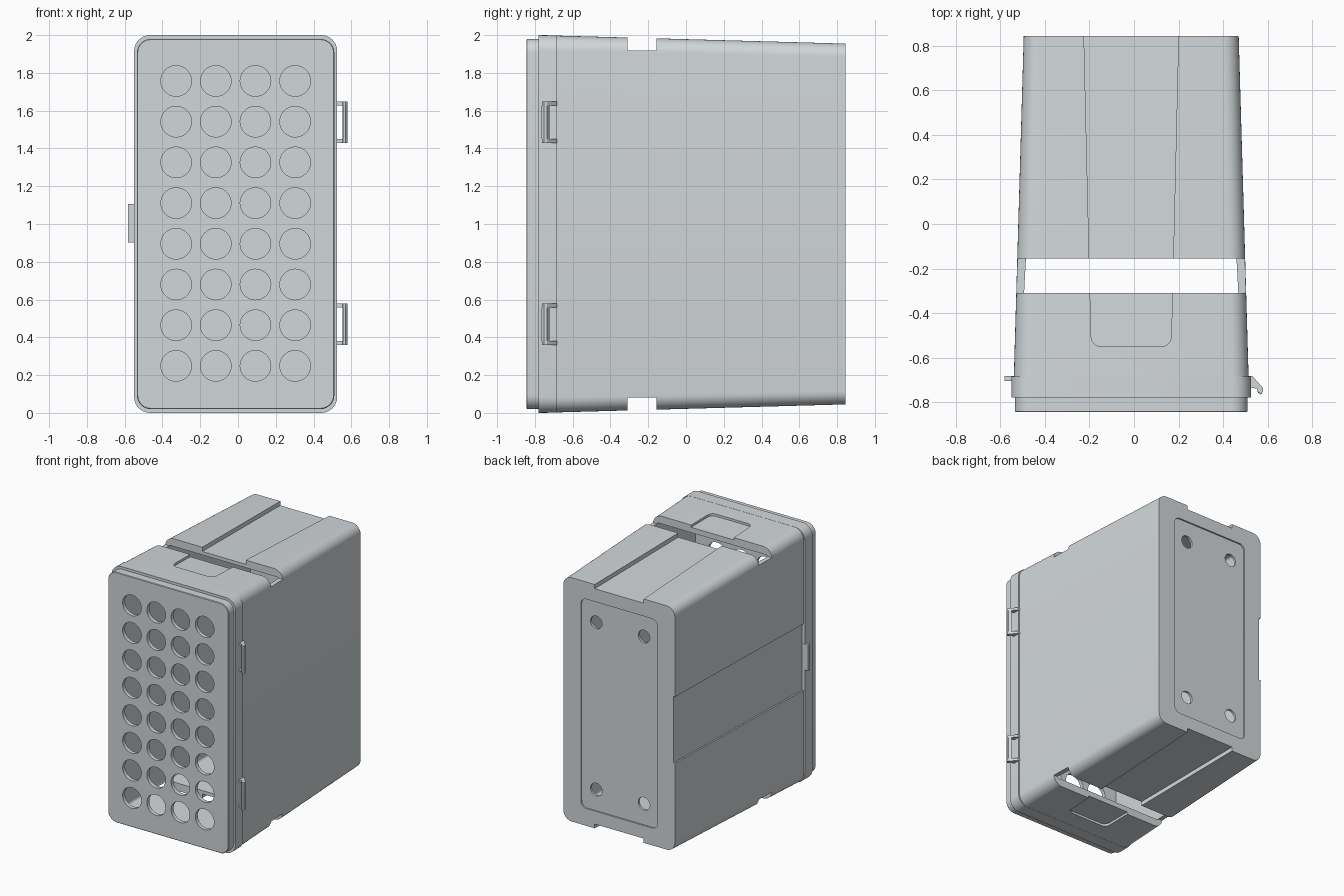
import bpy, bmesh, math
from mathutils import Matrix

if "Cube" in bpy.data.objects:
    bpy.data.objects.remove(bpy.data.objects["Cube"])

CX = -0.0125          # middle of the case in x
CZ = 1.0              # middle of the case in z

grey = bpy.data.materials.new("cool grey plastic")
grey.diffuse_color = (0.64, 0.68, 0.70, 1)
grey.use_nodes = True
grey.node_tree.nodes["Principled BSDF"].inputs["Base Color"].default_value = grey.diffuse_color


def finish(name, bm):
    bmesh.ops.recalc_face_normals(bm, faces=bm.faces)
    mesh = bpy.data.meshes.new(name)
    bm.to_mesh(mesh)
    bm.free()
    mesh.materials.append(grey)
    obj = bpy.data.objects.new(name, mesh)
    bpy.context.collection.objects.link(obj)
    return obj


def loft(name, rings):
    """Closed solid through rings that have equal point counts."""
    bm = bmesh.new()
    loops = [[bm.verts.new(p) for p in ring] for ring in rings]
    n = len(loops[0])
    for a, b in zip(loops, loops[1:]):
        for i in range(n):
            bm.faces.new((a[i], a[(i + 1) % n], b[(i + 1) % n], b[i]))
    bm.faces.new(loops[0])
    bm.faces.new(loops[-1])
    return finish(name, bm)


def rounded(hw, hh, r, steps=8):
    """Rounded rectangle outline around the origin."""
    pts = []
    for k, (sx, sy) in enumerate([(1, 1), (-1, 1), (-1, -1), (1, -1)]):
        for i in range(steps + 1):
            a = math.pi / 2 * (k + i / steps)
            pts.append((sx * (hw - r) + r * math.cos(a), sy * (hh - r) + r * math.sin(a)))
    return pts


def section(y, hw, hh, r):
    return [(CX + u, y, CZ + v) for u, v in rounded(hw, hh, r)]


def box(name, x0, x1, y0, y1, z0, z1):
    ring = [(x0, y0), (x1, y0), (x1, y1), (x0, y1)]
    return loft(name, [[(x, y, z) for x, y in ring] for z in (z0, z1)])


def pegs(name, xs, zs, r, y0, y1):
    """Grid of cylinders running along y, used to drill holes."""
    bm = bmesh.new()
    for x in xs:
        for z in zs:
            m = Matrix.Translation((x, (y0 + y1) / 2, z)) @ Matrix.Rotation(math.pi / 2, 4, 'X')
            bmesh.ops.create_cone(bm, cap_ends=True, segments=40, radius1=r, radius2=r,
                                  depth=y1 - y0, matrix=m)
    return finish(name, bm)


def cut(obj, cutters):
    for c in cutters:
        mod = obj.modifiers.new("cut", 'BOOLEAN')
        mod.operation, mod.solver, mod.object = 'DIFFERENCE', 'EXACT', c
        deps = bpy.context.evaluated_depsgraph_get()
        mesh = bpy.data.meshes.new_from_object(obj.evaluated_get(deps))
        obj.modifiers.clear()
        obj.data = mesh


def taper(y, front, back):
    return front + (back - front) * (y + 0.685) / 1.53


def half_w(y):
    return taper(y, 0.527, 0.4825)


def half_h(y):
    return taper(y, 0.9975, 0.955)


# Main case: front rim and tapering body; front lid plate
case = loft("case", [section(-0.78, 0.5375, 1.0, 0.085), section(-0.685, 0.5375, 0.9985, 0.085),
                     section(-0.685, half_w(-0.685), half_h(-0.685), 0.08),
                     section(0.845, half_w(0.845), half_h(0.845), 0.07)])
lid = loft("lid", [section(-0.845, 0.5185, 0.976, 0.07), section(-0.841, 0.5225, 0.98, 0.074),
                   section(-0.78, 0.5225, 0.98, 0.074)])

# Hollow inside
cavity = loft("cavity", [section(y, half_w(y) - 0.032, half_h(y) - 0.06, 0.02)
                         for y in (-0.815, 0.815)])
cutters = [cavity]

# Slots across the top and bottom, channels behind and finger recesses in front
for s in (1, -1):
    z0, z1 = sorted((CZ + s * 0.918, CZ + s * 1.1))
    cutters.append(box("slot", -0.7, 0.7, -0.31, -0.155, z0, z1))
    channel = [(-0.1875, -0.2), (0.1875, -0.2), (0.2135, 0.9), (-0.2135, 0.9)]
    r, h = 0.045, 0.18
    pocket = [(0.186, -0.25), (-0.186, -0.25)]
    for sx, a0 in ((-1, math.pi), (1, 1.5 * math.pi)):
        for i in range(7):
            a = a0 + math.pi / 2 * i / 6
            pocket.append((sx * (h - r) + r * math.cos(a), -0.505 + r * math.sin(a)))
    for name, pts, depth in (("channel", channel, 0.033), ("pocket", pocket, 0.018)):
        floor = [(CX + x, y, CZ + s * (half_h(y) - depth)) for x, y in pts]
        sky = [(CX + x, y, CZ + s * 1.1) for x, y in pts]
        cutters.append(loft(name, [floor, sky]))

# Shallow band along the left side
band = []
for z in (0.74, 1.26):
    band.append([(CX - half_w(-0.685) + 0.012, -0.685, z), (CX - half_w(0.9) + 0.012, 0.9, z),
                 (-0.8, 0.9, z), (-0.8, -0.685, z)])
cutters.append(loft("side_band", band))

# Sunken back panel with four holes
cutters.append(loft("back_panel", [section(y, 0.333, 0.82, 0.05) for y in (0.833, 0.9)]))
cutters.append(pegs("back_holes", (CX - 0.207, CX + 0.207), (0.345, 1.655), 0.05, 0.75, 0.95))
cut(case, cutters)

# Grid of round holes in the lid
lid_holes = pegs("lid_holes", [CX + (i - 1.5) * 0.21 for i in range(4)],
                 [CZ + 0.003 + (i - 3.5) * 0.2155 for i in range(8)], 0.081, -0.9, -0.75)
cut(lid, [cavity, lid_holes])

for c in cutters + [lid_holes]:
    bpy.data.objects.remove(c)

# Two clip loops on the right: hooked arms joined by an outer bar
arm = [(0.505, -0.683), (0.532, -0.683), (0.578, -0.735), (0.58, -0.752), (0.57, -0.762),
       (0.556, -0.755), (0.553, -0.74), (0.53, -0.735), (0.505, -0.735)]
bar = [(0.56, -0.722), (0.578, -0.735), (0.58, -0.752), (0.57, -0.765), (0.556, -0.757), (0.553, -0.738)]
parts = [case, lid]
for label, z0, z1 in (("lower", 0.36, 0.578), ("upper", 1.43, 1.648)):
    for side, a, b in (("bottom", z0, z0 + 0.02), ("top", z1 - 0.02, z1)):
        parts.append(loft(f"{label}_clip_{side}_arm", [[(x, y, z) for x, y in arm] for z in (a, b)]))
    parts.append(loft(f"{label}_clip_bar", [[(x, y, z) for x, y in bar] for z in (z0 + 0.02, z1 - 0.02)]))

# Latch tab on the left
parts.append(box("latch_tab", -0.582, -0.535, -0.705, -0.682, 0.902, 1.106))

# Smooth rounded corners, keep edges crisp
for o in bpy.context.scene.objects:
    o.select_set(o in parts)
bpy.context.view_layer.objects.active = case
bpy.ops.object.shade_smooth_by_angle(angle=math.radians(25))
